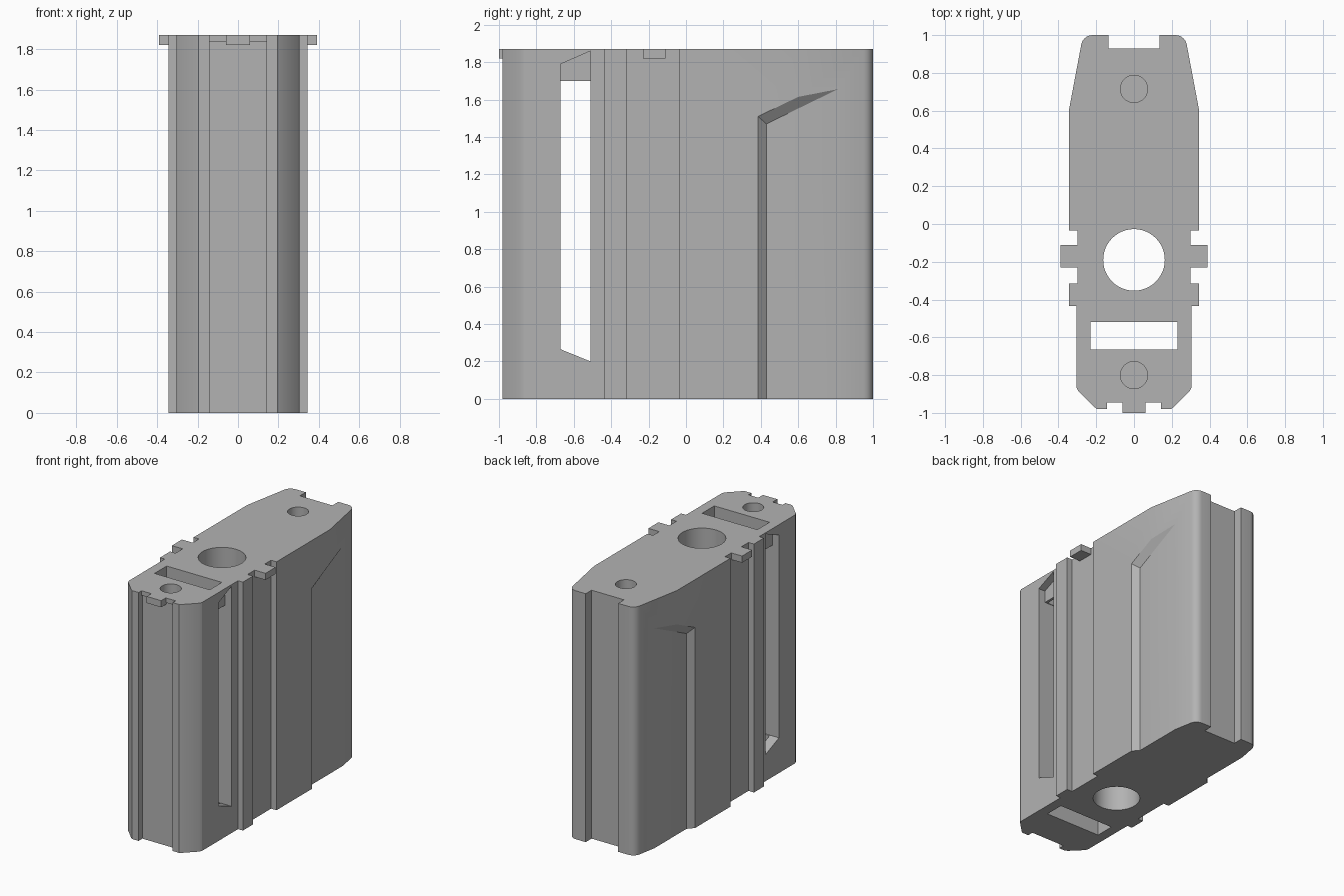
import bpy, bmesh, math
from mathutils import Vector

cube = bpy.data.objects.get("Cube")
if cube:
    bpy.data.objects.remove(cube, do_unlink=True)

HEIGHT = 1.87
grey = bpy.data.materials.new("plain grey")
grey.use_nodes = True
grey.diffuse_color = (0.45, 0.45, 0.45, 1)
grey.node_tree.nodes["Principled BSDF"].inputs["Base Color"].default_value = (0.45, 0.45, 0.45, 1)


def loft(name, start, end):
    """Solid between two matching rings of points."""
    bm = bmesh.new()
    a = [bm.verts.new(p) for p in start]
    b = [bm.verts.new(p) for p in end]
    bm.faces.new(a)
    bm.faces.new(b)
    for i in range(len(a)):
        j = (i + 1) % len(a)
        bm.faces.new((a[i], a[j], b[j], b[i]))
    bmesh.ops.recalc_face_normals(bm, faces=bm.faces)
    mesh = bpy.data.meshes.new(name)
    bm.to_mesh(mesh)
    bm.free()
    mesh.materials.append(grey)
    obj = bpy.data.objects.new(name, mesh)
    bpy.context.collection.objects.link(obj)
    return obj


def prism(name, outline, z0, z1):
    return loft(name, [(x, y, z0) for x, y in outline], [(x, y, z1) for x, y in outline])


def box(name, x0, x1, y0, y1, z0, z1):
    return prism(name, [(x0, y0), (x1, y0), (x1, y1), (x0, y1)], z0, z1)


def side_prism(name, outline, x0, x1):
    return loft(name, [(x0, y, z) for y, z in outline], [(x1, y, z) for y, z in outline])


def cylinder(name, y, radius, z0, z1):
    ring = [(radius * math.cos(i * math.tau / 48), y + radius * math.sin(i * math.tau / 48))
            for i in range(48)]
    return prism(name, ring, z0, z1)


# Body: half outline from back to front, mirrored
corner = [(0.22 + 0.06 * math.sin(math.radians(t)), 0.94 + 0.06 * math.cos(math.radians(t)))
          for t in range(0, 81, 16)]
half = [(0.135, 0.93), (0.135, 1.0)] + corner + [
    (0.345, 0.6), (0.345, -0.035), (0.30, -0.035), (0.30, -0.315), (0.345, -0.315),
    (0.345, -0.435), (0.305, -0.435), (0.305, -0.865), (0.295, -0.885), (0.215, -0.965),
    (0.195, -0.98), (0.142, -0.98), (0.142, -0.935)]
body = prism("body", half + [(-x, y) for x, y in reversed(half)], 0, HEIGHT)

# Cutters: vertical holes and slot
cutters = [
    cylinder("main_hole_cutter", -0.19, 0.163, -0.1, 2),
    cylinder("back_pin_cutter", 0.715, 0.072, 1.6, 2),
    cylinder("front_pin_cutter", -0.8, 0.072, 1.6, 2),
    box("slot_cutter", -0.23, 0.23, -0.665, -0.52, -0.1, 2),
]

# Cutters: side windows, with a shallow pocket above the opening
window = [(-0.67, 0.265), (-0.51, 0.2), (-0.51, 1.70), (-0.67, 1.70)]
pocket = [(-0.67, 0.265), (-0.51, 0.2), (-0.51, 1.86), (-0.67, 1.79)]
cutters.append(side_prism("window_cutter", window, -0.5, 0.5))
for s in (1, -1):
    cutters.append(side_prism("pocket_cutter", pocket, s * 0.25, s * 0.5))

    # Recessed rear flank with sloping walls
    inner, outer = [], []
    for ring, x, lift in ((inner, 0.305, 0), (outer, 0.385, 1)):
        y = 0.43 - 0.09 * lift
        z = lambda v: 1.47 + (v - 0.43) * 0.486 + 0.124 * lift
        ring += [(s * x, y, -0.1), (s * x, y, z(y)), (s * x, 1.1, z(1.1)), (s * x, 1.1, -0.1)]
    cutters.append(loft("flank_cutter", inner, outer))

bpy.context.view_layer.objects.active = body
for cutter in cutters:
    cutter.hide_render = True
    mod = body.modifiers.new(cutter.name, "BOOLEAN")
    mod.operation = "DIFFERENCE"
    mod.solver = "EXACT"
    mod.object = cutter
    bpy.ops.object.modifier_apply(modifier=mod.name)
    bpy.data.objects.remove(cutter, do_unlink=True)

# Small locating tabs along the top edge
box("left_tab", 0.295, 0.39, -0.23, -0.11, 1.82, HEIGHT)
box("right_tab", -0.39, -0.295, -0.23, -0.11, 1.82, HEIGHT)
box("front_tab", -0.06, 0.06, -1.0, -0.93, 1.82, HEIGHT)
box("front_lip", -0.142, 0.142, -0.945, -0.93, 1.835, HEIGHT)

# Smooth shading with sharp edges kept
bpy.ops.object.select_all(action="DESELECT")
body.select_set(True)
bpy.ops.object.shade_smooth_by_angle(angle=math.radians(25))
